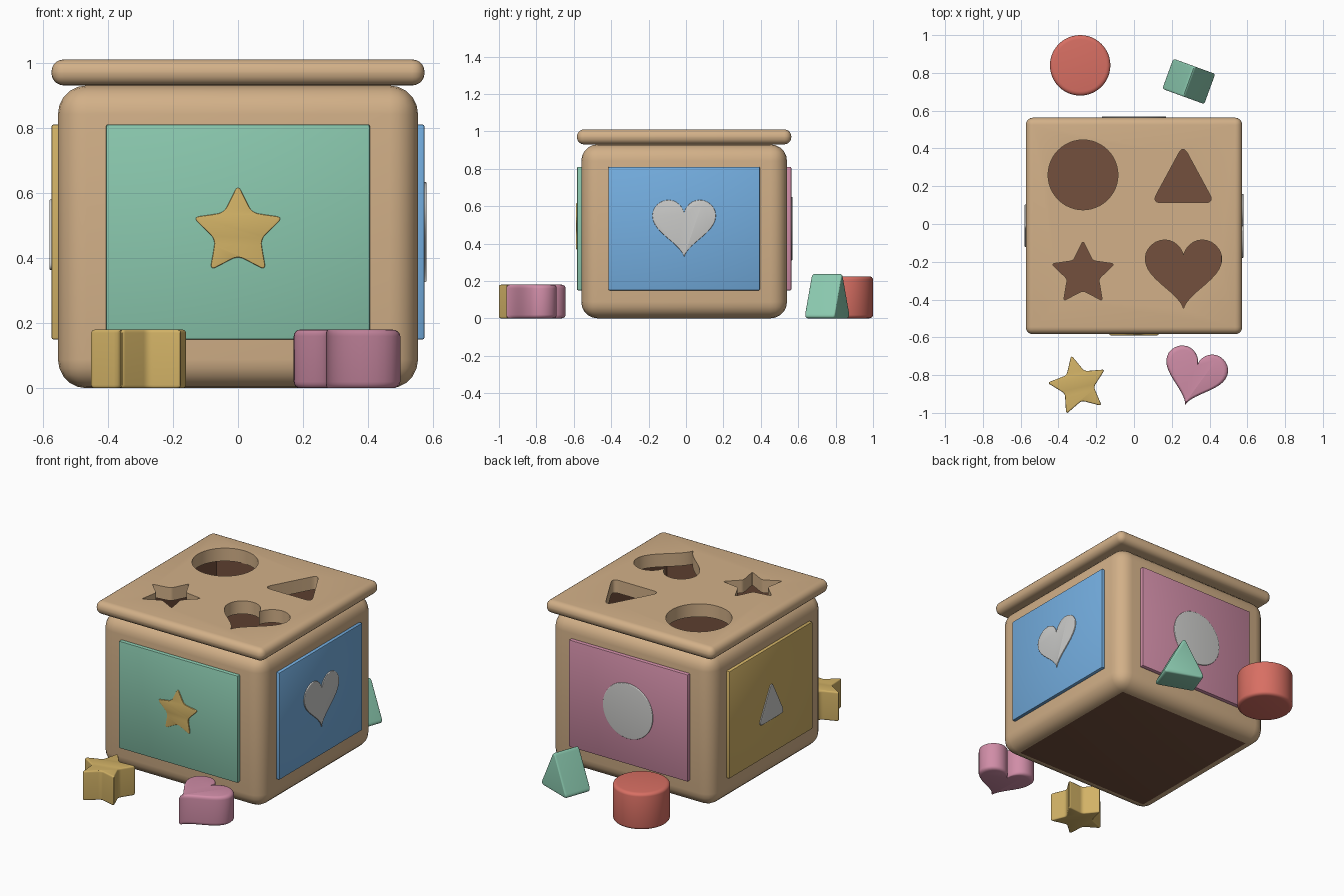
import bpy, bmesh, math
from mathutils import Matrix, Vector

if "Cube" in bpy.data.objects:
    bpy.data.objects.remove(bpy.data.objects["Cube"])

CY = -0.01  # the box sits slightly forward of the centre


def material(name, hexa):
    m = bpy.data.materials.new(name)
    lin = []
    for i in (0, 2, 4):
        c = int(hexa[i:i + 2], 16) / 255
        lin.append(c / 12.92 if c < 0.04045 else ((c + 0.055) / 1.055) ** 2.4)
    m.diffuse_color = (*lin, 1)
    m.use_nodes = True
    m.node_tree.nodes["Principled BSDF"].inputs["Base Color"].default_value = m.diffuse_color
    return m


WOOD = material("light wood", "D2B088")
DARK = material("dark interior", "74503D")
GREEN = material("mint green", "8AC8AE")
BLUE = material("sky blue", "74AEE0")
PINK = material("dusty pink", "D08DA7")
YELLOW = material("mustard yellow", "D2B266")
RED = material("coral red", "D86F63")
GREY = material("pale grey", "CCCCCA")


def finish(name, bm, mat, matrix=Matrix()):
    bmesh.ops.recalc_face_normals(bm, faces=bm.faces)
    me = bpy.data.meshes.new(name)
    bm.to_mesh(me)
    bm.free()
    me.transform(matrix)
    me.materials.append(mat)
    ob = bpy.data.objects.new(name, me)
    bpy.context.collection.objects.link(ob)
    smooth(ob)
    return ob


def smooth(ob):
    bpy.ops.object.select_all(action='DESELECT')
    ob.select_set(True)
    bpy.context.view_layer.objects.active = ob
    bpy.ops.object.shade_smooth_by_angle(angle=math.radians(35))


def box(name, size, loc, bevel, segs, mat, matrix=Matrix()):
    bm = bmesh.new()
    bmesh.ops.create_cube(bm, size=1)
    bmesh.ops.scale(bm, vec=size, verts=bm.verts)
    if bevel:
        bmesh.ops.bevel(bm, geom=bm.edges[:], offset=bevel, segments=segs,
                        profile=0.5, affect='EDGES')
    bmesh.ops.translate(bm, vec=loc, verts=bm.verts)
    return finish(name, bm, mat, matrix)


# Outlines
def rounded(pts, cut, n=6):
    out = []
    for i, p in enumerate(pts):
        a, b = pts[i - 1], pts[(i + 1) % len(pts)]
        s = p + (a - p).normalized() * cut
        e = p + (b - p).normalized() * cut
        for k in range(n + 1):
            t = k / n
            out.append(s * (1 - t) ** 2 + p * 2 * t * (1 - t) + e * t * t)
    return out


def circle(r):
    return [Vector((r * math.cos(a), r * math.sin(a)))
            for a in (math.tau * i / 48 for i in range(48))]


def triangle(w, h, cut):
    return rounded([Vector((-w / 2, -h / 2)), Vector((w / 2, -h / 2)), Vector((0, h / 2))], cut)


def star(r, cut):
    pts = []
    for i in range(10):
        a = math.pi / 2 + i * math.pi / 5
        pts.append(Vector((math.cos(a), math.sin(a))) * (r if i % 2 == 0 else r * 0.5))
    return rounded(pts, cut, 5)


def heart(w):
    k, out = w / 32, []
    for i in range(56):
        t = -math.tau * i / 56
        y = 13 * math.cos(t) - 5 * math.cos(2 * t) - 2 * math.cos(3 * t) - math.cos(4 * t)
        out.append(Vector((16 * math.sin(t) ** 3, y + 2.5)) * k)
    return out


def prism(name, pts, depth, b, mat, matrix):
    """Extrude an outline along z with softened rims."""
    size = max(p.length for p in pts) * 0.8
    layers = [(0, 1), (depth, 1)]
    if b:
        low = [(b * (1 - math.cos(a)), 1 - b * (1 - math.sin(a)) / size)
               for a in (math.pi / 2 * i / 4 for i in range(5))]
        layers = low + [(depth - z, s) for z, s in reversed(low)]
    bm = bmesh.new()
    rings = [[bm.verts.new((p.x * s, p.y * s, z)) for p in pts] for z, s in layers]
    n = len(pts)
    for r0, r1 in zip(rings, rings[1:]):
        for i in range(n):
            bm.faces.new((r0[i], r0[(i + 1) % n], r1[(i + 1) % n], r1[i]))
    bm.faces.new(rings[0][::-1])
    bm.faces.new(rings[-1])
    return finish(name, bm, mat, matrix)


def cut(ob, cutter):
    mod = ob.modifiers.new("cut", 'BOOLEAN')
    mod.operation, mod.solver, mod.object = 'DIFFERENCE', 'EXACT', cutter
    bpy.context.view_layer.objects.active = ob
    bpy.ops.object.modifier_apply(modifier=mod.name)
    bpy.data.objects.remove(cutter)


T = Matrix.Translation


def R(deg, axis='Z'):
    return Matrix.Rotation(math.radians(deg), 4, axis)


# Hollow box body, dark inside and underneath
body = box("box_body", (1.106, 1.10, 0.93), (0, CY, 0.465), 0.088, 5, WOOD)
cut(body, box("cavity_cutter", (0.92, 0.92, 1.0), (0, CY, 0.56), 0, 1, DARK))
while len(body.data.materials) < 2:
    body.data.materials.append(DARK)
body.data.materials[0], body.data.materials[1] = WOOD, DARK
for f in body.data.polygons:
    f.material_index = int(max(abs(f.center.x), abs(f.center.y - CY)) < 0.475)
smooth(body)

# Lid with four shaped holes
lid = box("lid", (1.146, 1.146, 0.08), (0, CY, 0.97), 0.038, 5, WOOD)
holes = [(circle(0.185), -0.27, 0.26), (triangle(0.33, 0.305, 0.05), 0.26, 0.265),
         (star(0.175, 0.015), -0.27, -0.265), (heart(0.405), 0.262, -0.267)]
for outline, x, y in holes:
    cut(lid, prism("hole_cutter", outline, 0.4, 0, WOOD, T((x, y, 0.8))))
lid.data.materials.clear()
lid.data.materials.append(WOOD)
for f in lid.data.polygons:
    f.material_index = 0
smooth(lid)

# Coloured side panels with raised emblems
sides = [("front", GREEN, star(0.146, 0.022), YELLOW), ("right", BLUE, heart(0.34), GREY),
         ("back", PINK, circle(0.17), GREY), ("left", YELLOW, triangle(0.25, 0.235, 0.04), GREY)]
for k, (side, colour, outline, emblem) in enumerate(sides):
    place = T((0, CY, 0)) @ R(90 * k)
    box(side + "_panel", (0.81, 0.04, 0.66), (0, -0.553, 0.48), 0.006, 2, colour, place)
    prism(side + "_emblem", outline, 0.018, 0.004, emblem,
          place @ T((0, -0.561, 0.48)) @ R(90, 'X'))

# Loose blocks
prism("star_block", star(0.165, 0.018), 0.18, 0.01, YELLOW, T((-0.295, -0.855, 0)) @ R(13))
prism("heart_block", heart(0.335), 0.18, 0.02, PINK, T((0.315, -0.815, 0)) @ R(-17))
prism("round_block", circle(0.16), 0.225, 0.018, RED, T((-0.285, 0.84, 0)))
prism("triangle_block", triangle(0.255, 0.25, 0.03), 0.17, 0.012, GREEN,
      T((0.29, 0.755, 0.125)) @ R(-20) @ T((0, 0.085, 0)) @ R(90, 'X'))
